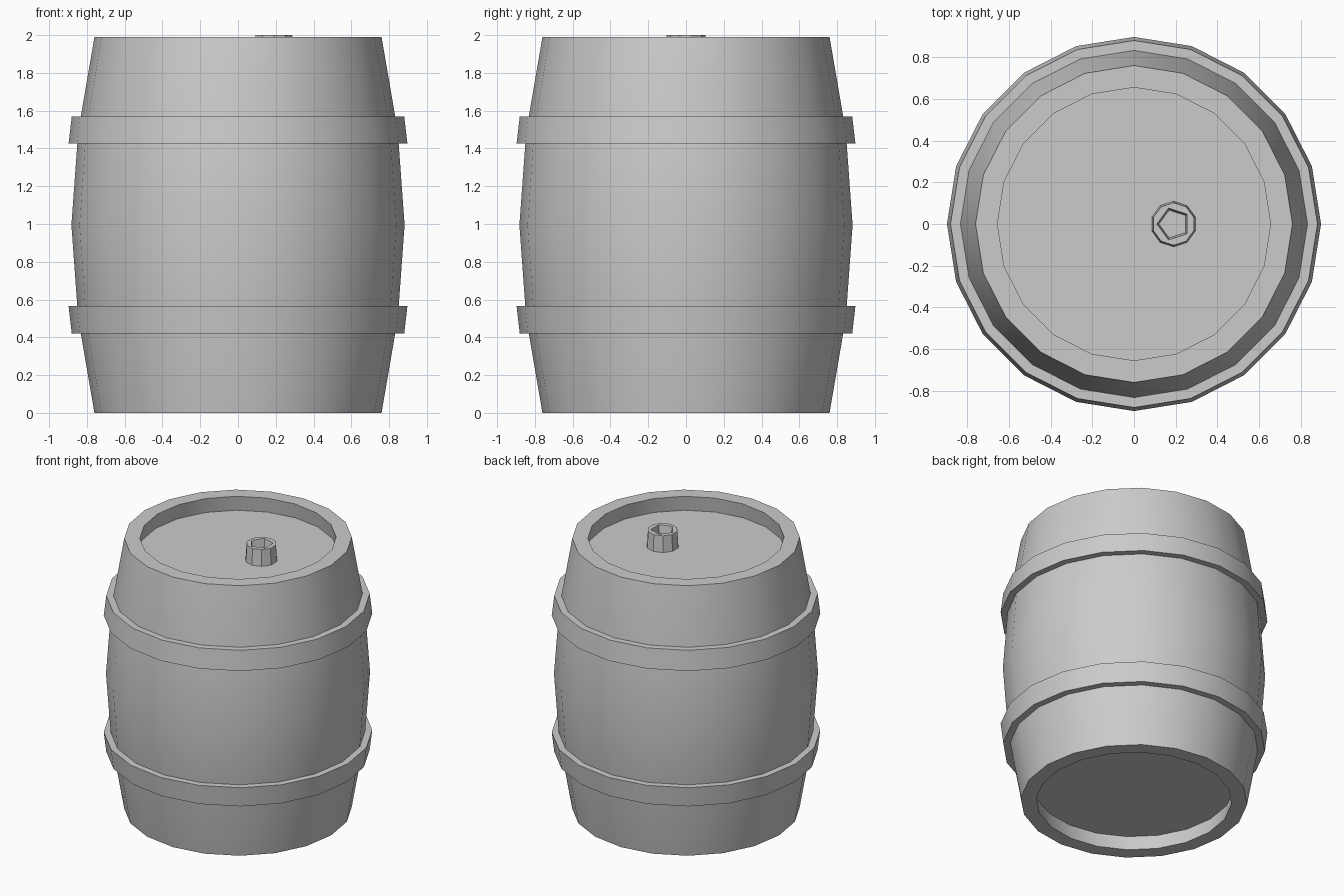
import bpy, bmesh
from math import sin, cos, pi, radians

if "Cube" in bpy.data.objects:
    bpy.data.objects.remove(bpy.data.objects["Cube"])


def lathe(name, profile, sides, closed=False):
    """Spin an (r, z) profile about z; radius 0 ends become a single pole-free cap."""
    bm = bmesh.new()
    rings = []
    for r, z in profile:
        rings.append([bm.verts.new((r * cos(2 * pi * i / sides),
                                    r * sin(2 * pi * i / sides), z))
                      for i in range(sides)])
    pairs = list(zip(rings, rings[1:]))
    if closed:
        pairs.append((rings[-1], rings[0]))
    else:
        bm.faces.new(rings[0])
        bm.faces.new(rings[-1])
    for a, b in pairs:
        for i in range(sides):
            j = (i + 1) % sides
            bm.faces.new((a[i], a[j], b[j], b[i]))
    bmesh.ops.recalc_face_normals(bm, faces=bm.faces)
    return finish(name, bm)


def finish(name, bm):
    mesh = bpy.data.meshes.new(name)
    bm.to_mesh(mesh)
    bm.free()
    ob = bpy.data.objects.new(name, mesh)
    bpy.context.collection.objects.link(ob)
    bpy.ops.object.select_all(action='DESELECT')
    ob.select_set(True)
    bpy.context.view_layer.objects.active = ob
    bpy.ops.object.shade_smooth_by_angle(angle=radians(30))
    return ob


# Barrel body with recessed heads at both ends
half = [(0.67, 0.11), (0.655, 0.0), (0.76, 0.0), (0.846, 0.5)]
body = half + [(0.882, 0.995)] + [(r, 1.99 - z) for r, z in reversed(half)]
lathe("barrel_body", body, 20)

# Hoops, mirrored about the middle
hoop = [(0.82, 1.57), (0.88, 1.57), (0.897, 1.425), (0.83, 1.425)]
lathe("upper_hoop", hoop, 20, closed=True)
lathe("lower_hoop", [(r, 1.99 - z) for r, z in hoop], 20, closed=True)

# Bung: ten-sided plug with a five-sided socket in its top
bm = bmesh.new()


def ring(r, z, sides, phase):
    return [bm.verts.new((0.19 + r * cos(phase + 2 * pi * i / sides),
                          r * sin(phase + 2 * pi * i / sides), z))
            for i in range(sides)]


base = ring(0.11, 1.87, 10, pi / 2)
rim = ring(0.102, 2.0, 10, pi / 2)
mouth = ring(0.08, 2.0, 5, pi)
floor = ring(0.07, 1.94, 5, pi)
for low, high in ((base, rim), (floor, mouth)):
    n = len(low)
    for i in range(n):
        j = (i + 1) % n
        bm.faces.new((low[i], low[j], high[j], high[i]))
# Top face between decagon and pentagon (rim vertex 5 * pi / 10 offset matches)
for i in range(5):
    a = (2 * i + 2) % 10
    b, c = (a + 1) % 10, (a + 2) % 10
    m, n = mouth[i], mouth[(i + 1) % 5]
    bm.faces.new((rim[a], rim[b], m))
    bm.faces.new((rim[b], rim[c], n, m))
bm.faces.new(base)
bm.faces.new(floor)
bmesh.ops.recalc_face_normals(bm, faces=bm.faces)
finish("bung", bm)
